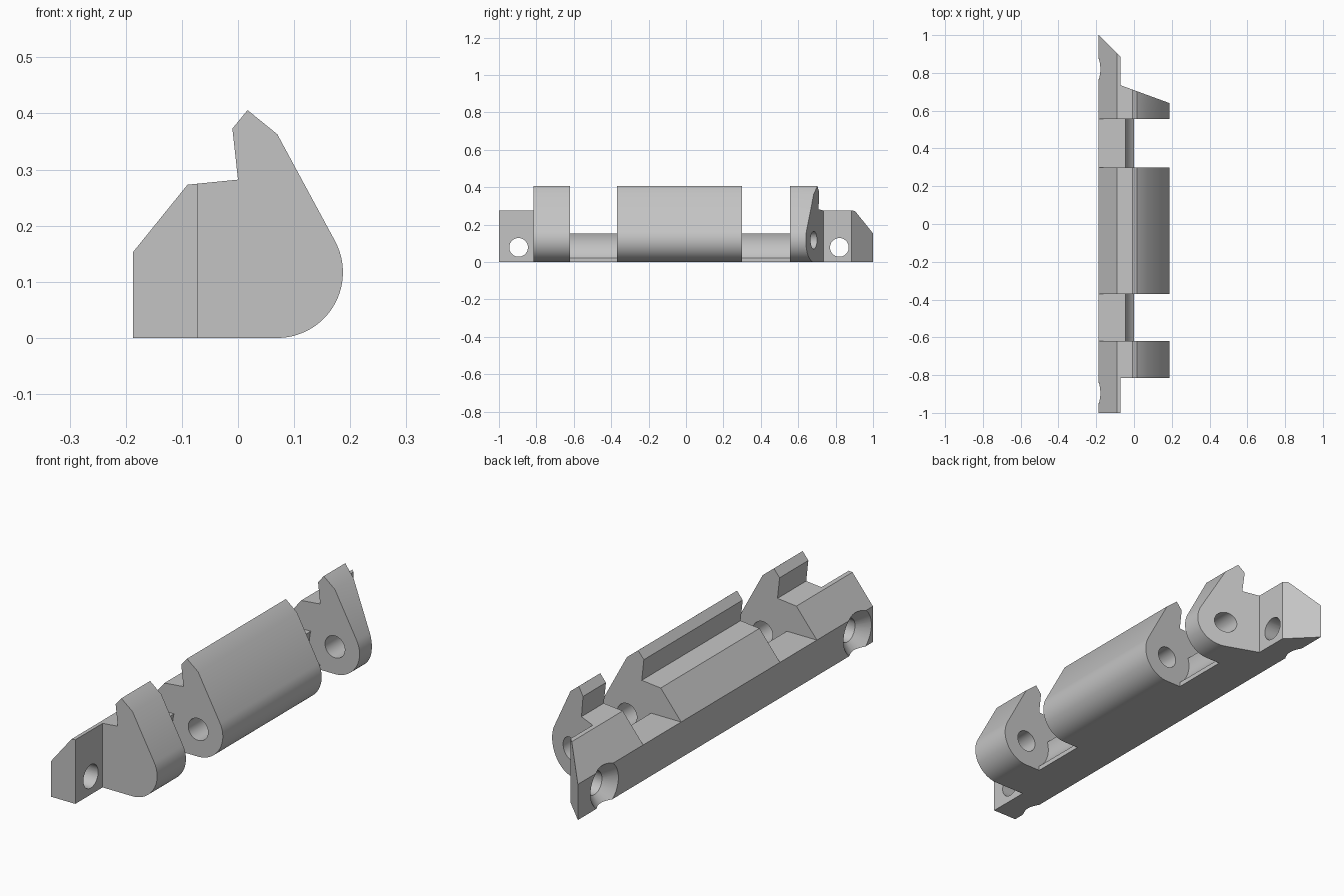
import bpy, bmesh
from math import sin, cos, radians, pi
from mathutils import Matrix, Vector

if "Cube" in bpy.data.objects:
    bpy.data.objects.remove(bpy.data.objects["Cube"], do_unlink=True)

PIN_X, PIN_Z = 0.07, 0.117


def arc(radius, start, end, steps):
    """Points around the pin axis, angles in degrees."""
    angles = [radians(start + (end - start) * i / steps) for i in range(steps + 1)]
    return [(PIN_X + radius * cos(a), PIN_Z + radius * sin(a)) for a in angles]


def to_object(bm, name):
    bmesh.ops.recalc_face_normals(bm, faces=bm.faces)
    mesh = bpy.data.meshes.new(name)
    bm.to_mesh(mesh)
    bm.free()
    obj = bpy.data.objects.new(name, mesh)
    bpy.context.collection.objects.link(obj)
    return obj


def prism(name, points, axis, low, high):
    """Extrude an outline along y or z."""
    bm = bmesh.new()
    if axis == "y":
        verts = [bm.verts.new((a, low, b)) for a, b in points]
        step = Vector((0, high - low, 0))
    else:
        verts = [bm.verts.new((a, b, low)) for a, b in points]
        step = Vector((0, 0, high - low))
    face = bm.faces.new(verts)
    new = bmesh.ops.extrude_face_region(bm, geom=[face], use_keep_orig=True)["geom"]
    bmesh.ops.translate(bm, vec=step, verts=[v for v in new if isinstance(v, bmesh.types.BMVert)])
    return to_object(bm, name)


def round_cutter(name, start, end, r1, r2):
    """Cylinder or cone between two points."""
    start, end = Vector(start), Vector(end)
    turn = (end - start).to_track_quat("Z", "Y").to_matrix().to_4x4()
    bm = bmesh.new()
    bmesh.ops.create_cone(bm, cap_ends=True, segments=48, radius1=r1, radius2=r2,
                          depth=(end - start).length,
                          matrix=Matrix.Translation((start + end) / 2) @ turn)
    return to_object(bm, name)


# Main body: hooked profile with a round nose
profile = [(-0.187, 0), (-0.187, 0.153), (-0.09, 0.273), (0, 0.282),
           (-0.01, 0.373), (0.017, 0.406), (0.07, 0.363)]
profile += arc(0.117, 28.5, -90, 28)
body = prism("hinge_bracket", profile, "y", -1, 1.1)

cutters = []

# Hinge gaps with a concave clearance and a small lip
gap = [(-0.3, 0.153)] + arc(0.12, 162.5, 234, 16)
gap += [(0, 0.02), (0, -0.1), (0.3, -0.1), (0.3, 0.6), (-0.3, 0.6)]
for low, high in ((-0.62, -0.37), (0.30, 0.557)):
    cutters.append(prism("gap_cutter", gap, "y", low, high))

# End flanges: square front end, slanted and tapered back end
plans = [
    [(-0.072, -2), (0.3, -2), (0.3, -0.815), (-0.072, -0.815)],
    [(-0.072, 2), (-0.072, 0.735), (0.3, 0.599), (0.3, 2)],
    [(-0.3, 1.113), (0, 0.813), (0, 2), (-0.3, 2)],
]
for plan in plans:
    cutters.append(prism("end_cutter", plan, "z", -0.2, 0.7))

# Pin bore, blind at the front
cutters.append(round_cutter("pin_cutter", (PIN_X, -0.76, PIN_Z), (PIN_X, 1, PIN_Z), 0.047, 0.047))

# Countersunk screw holes
for y in (-0.895, 0.82):
    cutters.append(round_cutter("screw_cutter", (-0.3, y, 0.078), (0, y, 0.078), 0.05, 0.05))
    cutters.append(round_cutter("countersink_cutter", (-0.2, y, 0.078), (-0.135, y, 0.078), 0.107, 0.045))

bpy.ops.object.select_all(action="DESELECT")
bpy.context.view_layer.objects.active = body
body.select_set(True)
for cutter in cutters:
    cutter.hide_render = True
    mod = body.modifiers.new("cut", "BOOLEAN")
    mod.operation = "DIFFERENCE"
    mod.solver = "EXACT"
    mod.object = cutter
    bpy.ops.object.modifier_apply(modifier=mod.name)
    bpy.data.objects.remove(cutter, do_unlink=True)

# Material
grey = bpy.data.materials.new("light_grey")
grey.use_nodes = True
colour = (0.55, 0.55, 0.55, 1)
grey.diffuse_color = colour
grey.node_tree.nodes["Principled BSDF"].inputs["Base Color"].default_value = colour
body.data.materials.clear()
body.data.materials.append(grey)

bpy.ops.object.shade_smooth_by_angle(angle=radians(25))
